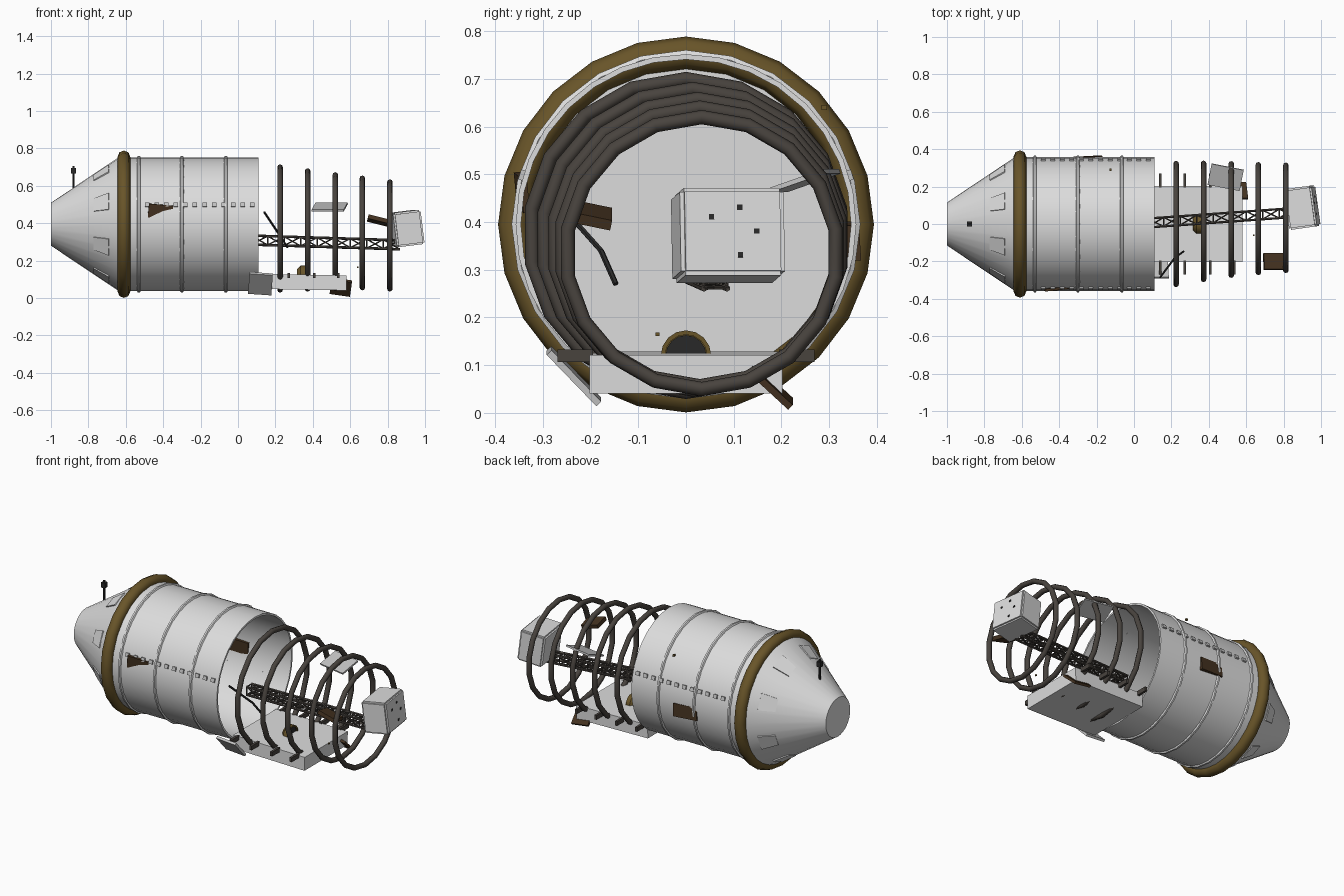
import bpy, bmesh, math
from mathutils import Vector, Matrix, Euler

if "Cube" in bpy.data.objects:
    bpy.data.objects.remove(bpy.data.objects["Cube"])

CZ = 0.395  # height of the hull axis


def material(name, r, g, b):
    m = bpy.data.materials.new(name)
    m.diffuse_color = (r, g, b, 1)
    m.use_nodes = True
    m.node_tree.nodes["Principled BSDF"].inputs["Base Color"].default_value = m.diffuse_color
    return m


WHITE = material("hull_white", 0.72, 0.72, 0.72)
GREY = material("panel_grey", 0.55, 0.55, 0.55)
METAL = material("dark_metal", 0.065, 0.056, 0.048)
BRONZE = material("bronze", 0.14, 0.09, 0.022)
BROWN = material("scorched_brown", 0.06, 0.033, 0.015)
BLACK = material("near_black", 0.022, 0.022, 0.022)


def finish(name, bm, mat, angle=35):
    bmesh.ops.recalc_face_normals(bm, faces=bm.faces)
    me = bpy.data.meshes.new(name)
    bm.to_mesh(me)
    bm.free()
    me.materials.append(mat)
    if angle:
        me.shade_smooth()
        me.set_sharp_from_angle(angle=math.radians(angle))
    ob = bpy.data.objects.new(name, me)
    bpy.context.collection.objects.link(ob)
    return ob


def pose(loc, rot=(0, 0, 0)):
    return Matrix.Translation(loc) @ Euler([math.radians(a) for a in rot]).to_matrix().to_4x4()


def add_box(bm, size, mtx):
    bmesh.ops.create_cube(bm, size=1, matrix=mtx @ Matrix.Diagonal((*size, 1)))


def box(name, loc, size, mat, rot=(0, 0, 0)):
    bm = bmesh.new()
    add_box(bm, size, pose(loc, rot))
    return finish(name, bm, mat, 0)


def add_bar(bm, a, b, r, sides=6):
    a, b = Vector(a), Vector(b)
    d = b - a
    m = Matrix.Translation((a + b) / 2) @ d.to_track_quat('Z', 'Y').to_matrix().to_4x4()
    bmesh.ops.create_cone(bm, cap_ends=True, segments=sides, radius1=r, radius2=r,
                          depth=d.length, matrix=m)


def lathe(name, profile, n, mat, cy=0, cz=CZ, closed=True, angle=35):
    """Revolve (x, radius) points around an axis along x."""
    bm = bmesh.new()
    rings = []
    for x, r in profile:
        if r < 1e-6:
            rings.append([bm.verts.new((x, cy, cz))] * n)
        else:
            rings.append([bm.verts.new((x, cy + r * math.sin(math.tau * i / n),
                                        cz + r * math.cos(math.tau * i / n))) for i in range(n)])
    count = len(rings) if closed else len(rings) - 1
    for k in range(count):
        p, q = rings[k], rings[(k + 1) % len(rings)]
        for i in range(n):
            j = (i + 1) % n
            vs = list(dict.fromkeys((p[i], p[j], q[j], q[i])))
            if len(vs) > 2:
                bm.faces.new(vs)
    return finish(name, bm, mat, angle)


def ring(name, x, radius, tube, n, mat, sides=8, cy=0, cz=CZ):
    prof = [(x + tube * math.cos(math.tau * k / sides),
             radius + tube * math.sin(math.tau * k / sides)) for k in range(sides)]
    return lathe(name, prof, n, mat, cy, cz, angle=50)


# Hull shell, nose cone and collar
lathe("hull_shell", [(-0.61, 0.357), (0.11, 0.357), (0.11, 0.346), (-0.61, 0.346)], 32, WHITE)
lathe("nose_cone", [(-1, 0), (-1, 0.115), (-0.64, 0.356), (-0.61, 0.356), (-0.61, 0)],
      32, WHITE, closed=False, angle=25)
ring("bronze_collar", -0.61, 0.360, 0.034, 24, BRONZE)
for i, x in enumerate((-0.53, -0.30, -0.065)):
    ring(f"hull_rib_{i + 1}", x, 0.357, 0.010, 24, WHITE, 6)

# Raised plates around the nose cone
bm = bmesh.new()
slope = math.atan2(0.241, 0.36)
for i in range(8):
    a = math.radians(22.5 + 45 * i)
    radial = Vector((0, math.cos(a), math.sin(a)))
    along = Vector((math.cos(slope), 0, 0)) + radial * math.sin(slope)
    side = Vector((0, -math.sin(a), math.cos(a)))
    normal = along.cross(side)
    if normal.dot(radial) < 0:
        normal = -normal
    c = Vector((-0.73, 0, CZ)) + radial * 0.293
    quads = []
    for h in (-0.008, 0.005):
        quads.append([bm.verts.new(c + along * u + side * v + normal * h) for u, v in
                      ((-0.048, -0.036), (0.048, -0.048), (0.048, 0.048), (-0.048, 0.036))])
    bm.faces.new(quads[0])
    bm.faces.new(quads[1])
    for k in range(4):
        bm.faces.new((quads[0][k], quads[0][(k + 1) % 4], quads[1][(k + 1) % 4], quads[1][k]))
finish("nose_plates", bm, WHITE, 0)

# Window rows on both flanks
bm = bmesh.new()
for s in (-1, 1):
    for i in range(12):
        add_box(bm, (0.024, 0.014, 0.022), pose((-0.485 + i * 0.051, s * 0.342, 0.498), (-s * -17, 0, 0)))
finish("flank_windows", bm, GREY, 0)

# Antenna on the nose
bm = bmesh.new()
add_bar(bm, (-0.88, 0, 0.57), (-0.88, 0, 0.69), 0.006)
add_box(bm, (0.026, 0.026, 0.03), pose((-0.88, 0, 0.68)))
add_box(bm, (0.01, 0.01, 0.012), pose((-0.88, 0, 0.70)))
finish("antenna", bm, BLACK, 0)

# Exposed frame hoops, shrinking and drifting towards the tail
hoops = [(0.225, 0.342, 0.0, 0.372), (0.372, 0.329, 0.014, 0.364), (0.52, 0.316, 0.024, 0.356),
         (0.665, 0.306, 0.029, 0.348), (0.812, 0.299, 0.033, 0.335)]
for i, (x, r, cy, cz) in enumerate(hoops):
    ring(f"frame_hoop_{i + 1}", x, r - 0.014, 0.015, 18, METAL, 8, cy, cz)

# Lattice truss to the tail
bm = bmesh.new()
start, end, bays, h = Vector((0.07, 0.005, 0.310)), Vector((0.865, 0.062, 0.285)), 9, 0.024
corners = [Vector((0, sy * h, sz * h)) for sy, sz in ((-1, -1), (1, -1), (1, 1), (-1, 1))]
for c in corners:
    add_bar(bm, start + c, end + c, 0.007)
for b in range(bays):
    p, q = start.lerp(end, b / bays), start.lerp(end, (b + 1) / bays)
    for k in range(4):
        c, d = corners[k], corners[(k + 1) % 4]
        add_bar(bm, p + c, q + d, 0.004, 5)
        add_bar(bm, p + d, q + c, 0.004, 5)
        add_bar(bm, p + c, p + d, 0.004, 5)
finish("truss", bm, METAL, 0)

# Tail box with four small ports
tail = pose((0.899, 0.088, 0.372), (0, -7, 8))
bm = bmesh.new()
add_box(bm, (0.15, 0.22, 0.185), tail)
bmesh.ops.bevel(bm, geom=bm.edges[:], offset=0.009, segments=2, affect='EDGES')
finish("tail_box", bm, WHITE, 40)
bm = bmesh.new()
for y, z in ((-0.045, 0.03), (0.015, 0.05), (0.05, 0), (0.015, -0.05)):
    add_box(bm, (0.006, 0.011, 0.011), tail @ Matrix.Translation((0.075, y, z)))
finish("tail_ports", bm, BLACK, 0)

# Platform, its side clamps and the round fitting on top
box("platform", (0.345, 0, 0.085), (0.47, 0.405, 0.08), WHITE, (0, 1, 0))
bm = bmesh.new()
for x in (0.14, 0.272, 0.407, 0.535):
    for s in (-1, 1):
        add_box(bm, (0.014, 0.075, 0.026), pose((x, s * 0.232, 0.12)))
finish("platform_clamps", bm, METAL, 0)
lathe("round_fitting", [(0.315, 0), (0.315, 0.035), (0.335, 0.053), (0.36, 0.053), (0.36, 0.044),
                        (0.35, 0.044), (0.35, 0)], 16, BRONZE, 0, 0.12, closed=False)
lathe("fitting_core", [(0.349, 0), (0.349, 0.043), (0.354, 0.043), (0.354, 0)],
      16, BLACK, 0, 0.12, closed=False)

# Loose and torn panels
box("loose_panel_low_front", (0.12, -0.235, 0.077), (0.125, 0.15, 0.014), GREY, (-46, 4, 0))
box("loose_panel_low_back", (0.55, 0.177, 0.058), (0.11, 0.115, 0.014), BROWN, (-43, 8, 0))
box("loose_panel_high", (0.49, 0.25, 0.487), (0.175, 0.12, 0.01), GREY, (19, 0, -11))
box("loose_panel_tail", (0.747, -0.2, 0.415), (0.11, 0.088, 0.022), BROWN, (-12, 14, 0))
box("torn_panel_front", (-0.415, -0.344, 0.462), (0.13, 0.014, 0.075), BROWN, (6, 5, 6))
box("torn_panel_back", (-0.245, 0.347, 0.36), (0.15, 0.028, 0.075), BROWN, (4, 3, 3))

# Bent rod and small fragments
bm = bmesh.new()
path = [(0.14, -0.285, 0.46), (0.22, -0.178, 0.34), (0.265, -0.147, 0.27)]
for a, b in zip(path, path[1:]):
    add_bar(bm, a, b, 0.006)
finish("bent_rod", bm, BLACK, 0)
box("fragment_tail", (0.64, -0.06, 0.165), (0.008, 0.008, 0.008), BRONZE)
box("fragment_hull", (-0.125, 0.29, 0.64), (0.011, 0.011, 0.011), BRONZE)
